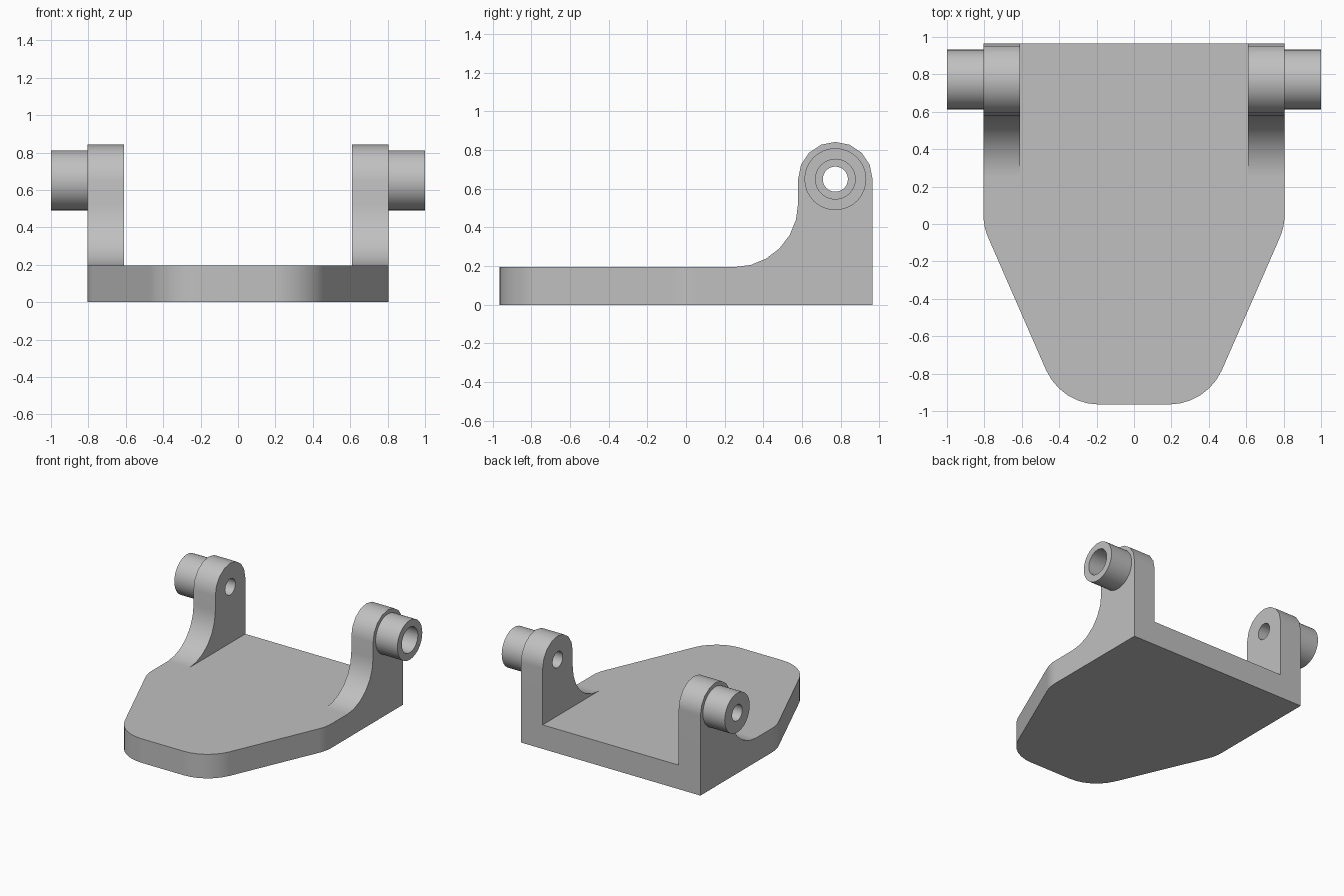
import bpy, bmesh
from math import sin, cos, radians, pi
from mathutils import Vector, Matrix

default = bpy.data.objects.get("Cube")
if default:
    bpy.data.objects.remove(default, do_unlink=True)

# Main dimensions
WIDTH, BACK, THICK = 0.805, 0.965, 0.195
PIVOT = (0.7725, 0.65)
LUG_R, FILLET_R, CORNER_R = 0.1925, 0.33, 0.31
TAPER = 24.2

grey = bpy.data.materials.new("plain grey")
grey.use_nodes = True
colour = (0.53, 0.53, 0.53, 1)
grey.diffuse_color = colour
grey.node_tree.nodes["Principled BSDF"].inputs["Base Color"].default_value = colour


def arc(cx, cy, r, start, end, steps):
    angles = [radians(start + (end - start) * i / steps) for i in range(steps + 1)]
    return [(cx + r * cos(a), cy + r * sin(a)) for a in angles]


def finish(name, bm):
    bmesh.ops.recalc_face_normals(bm, faces=bm.faces)
    mesh = bpy.data.meshes.new(name)
    bm.to_mesh(mesh)
    bm.free()
    mesh.materials.append(grey)
    obj = bpy.data.objects.new(name, mesh)
    bpy.context.collection.objects.link(obj)
    return obj


def prism(name, points, place, depth):
    """Extrude a flat outline; place maps each 2D point into space."""
    bm = bmesh.new()
    face = bm.faces.new([bm.verts.new(place(a, b)) for a, b in points])
    out = bmesh.ops.extrude_face_region(bm, geom=[face])
    moved = [v for v in out["geom"] if isinstance(v, bmesh.types.BMVert)]
    bmesh.ops.translate(bm, verts=moved, vec=Vector(depth))
    return finish(name, bm)


def rod(name, radius, x0, x1):
    """Cylinder along x through the pivot."""
    bm = bmesh.new()
    spot = Matrix.Translation(((x0 + x1) / 2, *PIVOT)) @ Matrix.Rotation(pi / 2, 4, "Y")
    bmesh.ops.create_cone(bm, cap_ends=True, segments=32, radius1=radius,
                          radius2=radius, depth=abs(x1 - x0), matrix=spot)
    return finish(name, bm)


def combine(body, tool, operation):
    """Apply a boolean and discard the tool."""
    tool.hide_render = True
    mod = body.modifiers.new(operation, "BOOLEAN")
    mod.operation, mod.object, mod.solver = operation, tool, "EXACT"
    bpy.context.view_layer.update()
    result = bpy.data.meshes.new_from_object(
        body.evaluated_get(bpy.context.evaluated_depsgraph_get()))
    body.modifiers.clear()
    body.data = result
    bpy.data.objects.remove(tool, do_unlink=True)


# Tapered plan outline, mirrored left to right
half = [(WIDTH, 1.2)]
half += arc(WIDTH - CORNER_R, 0.05, CORNER_R, 0, -TAPER, 4)
half += arc(0.187, CORNER_R - BACK, CORNER_R, -TAPER, -90, 6)
outline = half + [(-x, y) for x, y in reversed(half)]
body = prism("hinge_bracket", outline, lambda x, y: (x, y, 0), (0, 0, 1.2))

# Side profile: plate, concave fillet and rounded lug
side = [(-1.2, -0.2), (-1.2, THICK)]
side += arc(PIVOT[0] - LUG_R - FILLET_R, THICK + FILLET_R, FILLET_R, -90, 0, 6)
side += arc(*PIVOT, LUG_R, 180, 0, 8)
side += [(BACK, -0.2)]
combine(body, prism("side_profile", side, lambda y, z: (-1.2, y, z), (2.4, 0, 0)),
        "INTERSECT")

# Open the gap between the two lugs
gap = [(-0.61, 0.2), (0.61, 0.2), (0.61, 1.3), (-0.61, 1.3)]
combine(body, prism("lug_gap", gap, lambda x, y: (x, y, THICK), (0, 0, 1)), "DIFFERENCE")

# Outer bosses
for s in (-1, 1):
    combine(body, rod("boss", 0.16, s * 0.7, s), "UNION")

# Pin hole through both sides, and a wider bore in the left boss
combine(body, rod("pin_hole", 0.065, -1.3, 1.3), "DIFFERENCE")
combine(body, rod("wide_bore", 0.103, 0.8, 1.3), "DIFFERENCE")

# Tidy coplanar faces and shade
bm = bmesh.new()
bm.from_mesh(body.data)
bmesh.ops.remove_doubles(bm, verts=bm.verts, dist=0.0002)
bmesh.ops.dissolve_limit(bm, angle_limit=radians(0.5), verts=bm.verts, edges=bm.edges)
bm.to_mesh(body.data)
bm.free()

bpy.ops.object.select_all(action="DESELECT")
body.select_set(True)
bpy.context.view_layer.objects.active = body
bpy.ops.object.shade_smooth_by_angle(angle=radians(30))
weighted = body.modifiers.new("flat_face_normals", "WEIGHTED_NORMAL")
weighted.keep_sharp = True
